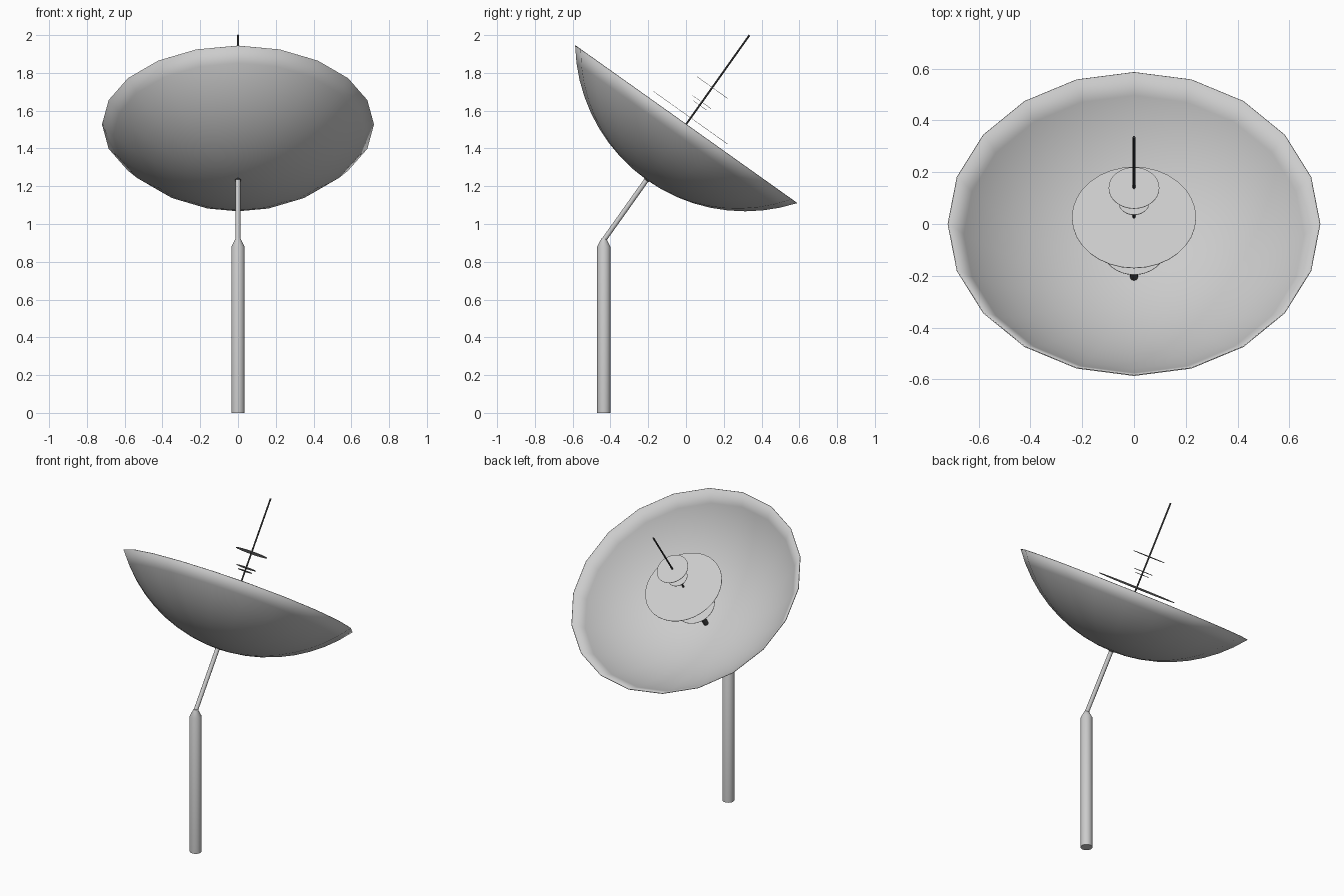
import bpy, bmesh, math
from mathutils import Matrix

cube = bpy.data.objects.get("Cube")
if cube:
    bpy.data.objects.remove(cube, do_unlink=True)


def material(name, value):
    m = bpy.data.materials.new(name)
    m.use_nodes = True
    colour = (value, value, value, 1)
    m.diffuse_color = colour
    m.node_tree.nodes["Principled BSDF"].inputs["Base Color"].default_value = colour
    return m


light_grey = material("light_grey", 0.6)
dark_grey = material("dark_grey", 0.07)

# Tilted frame: origin at the centre of the dish rim, local z along the dish axis
TILT = Matrix.Translation((0, 0, 1.527)) @ Matrix.Rotation(math.radians(-35.4), 4, 'X')
POST = Matrix.Translation((0, -0.435, 0))


def lathe(name, profile, sides, mat, frame):
    """Revolve (radius, height) points about local z; radius 0 closes to a pole."""
    bm = bmesh.new()
    rings = []
    for r, z in profile:
        count = sides if r > 0 else 1
        rings.append([bm.verts.new((r * math.cos(i * math.tau / sides),
                                    r * math.sin(i * math.tau / sides), z))
                      for i in range(count)])
    for a, b in zip(rings, rings[1:]):
        for i in range(sides):
            j = (i + 1) % sides
            corners = [a[i % len(a)], a[j % len(a)], b[j % len(b)], b[i % len(b)]]
            bm.faces.new(list(dict.fromkeys(corners)))
    mesh = bpy.data.meshes.new(name)
    bm.to_mesh(mesh)
    bm.free()
    mesh.materials.append(mat)
    ob = bpy.data.objects.new(name, mesh)
    bpy.context.collection.objects.link(ob)
    ob.matrix_world = frame
    bpy.ops.object.select_all(action='DESELECT')
    ob.select_set(True)
    bpy.context.view_layer.objects.active = ob
    bpy.ops.object.shade_smooth_by_angle(angle=math.radians(35))
    return ob


def rod(name, radius, low, high, mat, sides=12):
    return lathe(name, [(0, low), (radius, low), (radius, high), (0, high)],
                 sides, mat, TILT)


# Upright post with a tapered cap
lathe("post", [(0, 0), (0.035, 0), (0.035, 0.88), (0.012, 0.925), (0, 0.925)],
      20, light_grey, POST)

# Slanted arm carrying the dish
rod("support_arm", 0.013, -0.75, -0.355, light_grey)

# Dish: a shallow spherical cap with a thin wall
rim_radius, depth, rings = 0.72, 0.36, 9
ball = (rim_radius ** 2 + depth ** 2) / (2 * depth)
half_angle = math.asin(rim_radius / ball)
cap = [(ball * math.sin(half_angle * k / rings),
        ball - depth - ball * math.cos(half_angle * k / rings))
       for k in range(rings + 1)]
dish = lathe("dish", cap, 20, light_grey, TILT)
wall = dish.modifiers.new("wall", 'SOLIDIFY')
wall.thickness = 0.004
wall.offset = -1

# Feed rod inside the dish and the thin antenna above it
rod("feed_rod", 0.015, -0.365, -0.17, dark_grey)
rod("antenna", 0.005, -0.17, 0.58, dark_grey, 8)

# Reflector plates threaded on the rod: (name, radius, height on the axis)
for name, radius, height in [("base_plate", 0.12, -0.17), ("main_plate", 0.24, 0.043),
                             ("lower_small_plate", 0.045, 0.125),
                             ("upper_small_plate", 0.06, 0.145),
                             ("top_plate", 0.098, 0.24)]:
    rod(name, radius, height - 0.001, height + 0.001, light_grey, 32)
